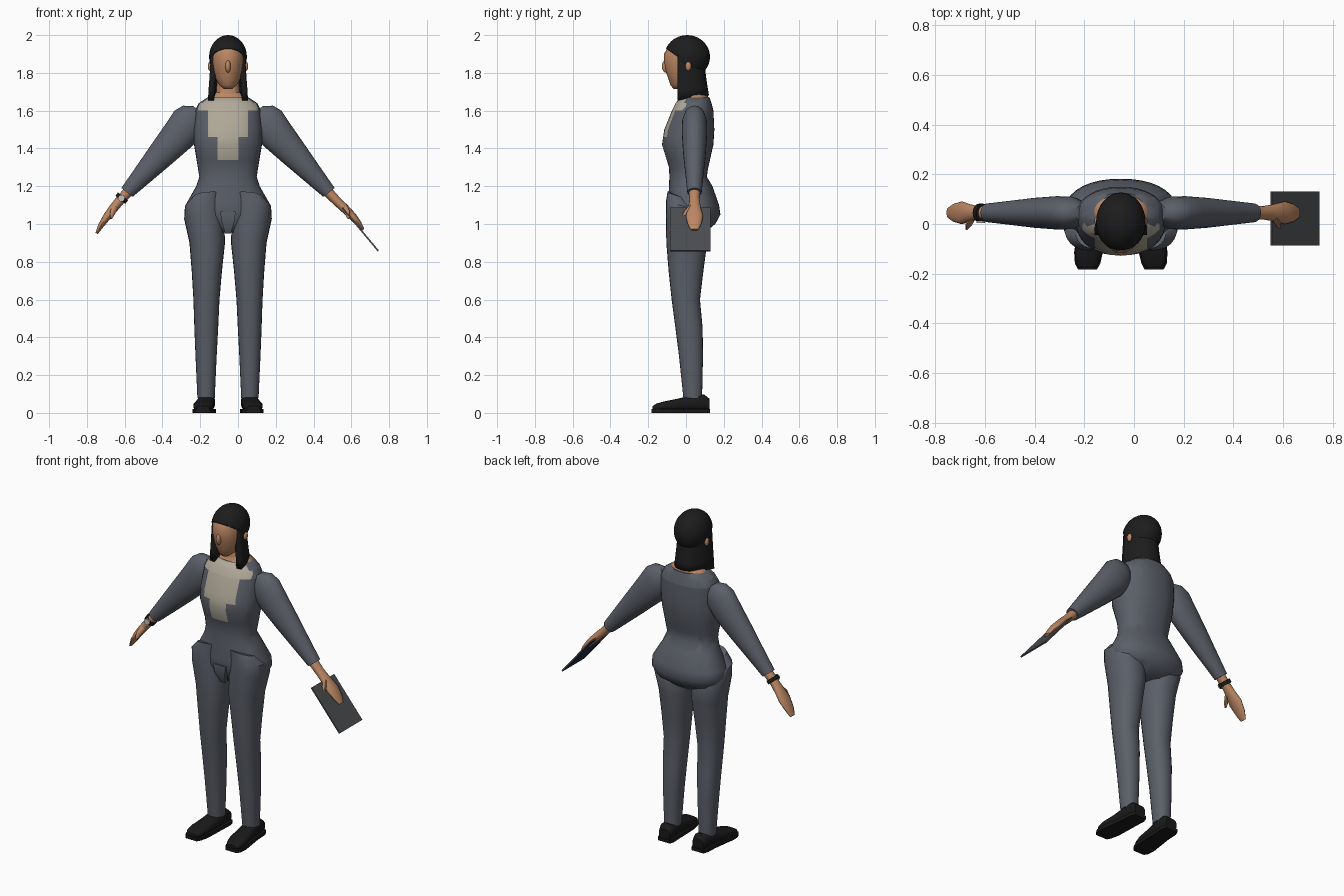
import bpy, bmesh, math
from mathutils import Vector as V

old = bpy.data.objects.get("Cube")
if old:
    bpy.data.objects.remove(old, do_unlink=True)

CX = -0.053  # body centre line


def material(name, r, g, b):
    m = bpy.data.materials.new(name)
    m.use_nodes = True
    m.diffuse_color = (r, g, b, 1)
    bsdf = m.node_tree.nodes["Principled BSDF"]
    bsdf.inputs["Base Color"].default_value = (r, g, b, 1)
    bsdf.inputs["Roughness"].default_value = 0.8
    return m


SUIT = material("slate suit", 0.105, 0.115, 0.14)
SHIRT = material("cream shirt", 0.44, 0.40, 0.32)
SKIN = material("tan skin", 0.50, 0.24, 0.125)
HAIR = material("black hair", 0.012, 0.012, 0.013)
SHOE = material("black leather", 0.01, 0.01, 0.011)
CASE = material("grey case", 0.07, 0.073, 0.08)
SCREEN = material("navy screen", 0.015, 0.025, 0.06)
DIAL = material("pale dial", 0.55, 0.53, 0.5)


def finish(name, bm, *mats, angle=40):
    bmesh.ops.recalc_face_normals(bm, faces=bm.faces)
    mesh = bpy.data.meshes.new(name)
    bm.to_mesh(mesh)
    bm.free()
    ob = bpy.data.objects.new(name, mesh)
    ob.location.x = CX
    bpy.context.collection.objects.link(ob)
    for m in mats:
        mesh.materials.append(m)
    bpy.ops.object.select_all(action="DESELECT")
    ob.select_set(True)
    bpy.context.view_layer.objects.active = ob
    bpy.ops.object.shade_smooth_by_angle(angle=math.radians(angle))
    return ob


def loft(rings, sides=24, p=1.0, phase=0.0):
    """Skin rings of (centre, u, v); p below 1 makes the section squarer."""
    bm = bmesh.new()
    loops = []
    for c, u, v in rings:
        loop = []
        for i in range(sides):
            a = phase + 2 * math.pi * i / sides
            co, si = math.cos(a), math.sin(a)
            loop.append(bm.verts.new(V(c) + V(u) * math.copysign(abs(co) ** p, co)
                                     + V(v) * math.copysign(abs(si) ** p, si)))
        loops.append(loop)
    for a, b in zip(loops, loops[1:]):
        for i in range(sides):
            j = (i + 1) % sides
            bm.faces.new((a[i], a[j], b[j], b[i]))
    bm.faces.new(loops[0])
    bm.faces.new(loops[-1])
    return bm


def upright(rows, cx=0.0, **kw):
    """Rows of (z, half width, front y, back y)."""
    return loft([((cx, (f + b) / 2, z), (w, 0, 0), (0, (b - f) / 2, 0))
                 for z, w, f, b in rows], **kw)


def limb(s, rows, y=0.045, **kw):
    """Rows of (x, z, thickness radius, y radius) along the slanted arm."""
    return loft([((s * x, y, z), (s * 0.78 * r, 0, 0.62 * r), (0, ry, 0))
                 for x, z, r, ry in rows], **kw)


def ball(c, r):
    bm = bmesh.new()
    bmesh.ops.create_uvsphere(bm, u_segments=32, v_segments=20, radius=1)
    for v in bm.verts:
        v.co = V(c) + V(a * b for a, b in zip(v.co, r))
    return bm


def slice_at(bm, co, no):
    bmesh.ops.bisect_plane(bm, geom=bm.verts[:] + bm.edges[:] + bm.faces[:],
                           plane_co=co, plane_no=no)


# Jacket with the stepped shirt panel cut into the front
bm = upright([(1.67, 0.11, -0.03, 0.125), (1.64, 0.155, -0.055, 0.135),
              (1.6, 0.175, -0.075, 0.145), (1.5, 0.182, -0.115, 0.15),
              (1.42, 0.18, -0.127, 0.145), (1.3, 0.16, -0.09, 0.118),
              (1.25, 0.152, -0.088, 0.11), (1.2, 0.168, -0.09, 0.14),
              (1.1, 0.225, -0.095, 0.175), (1.05, 0.228, -0.095, 0.182),
              (1.0, 0.2, -0.075, 0.155), (0.955, 0.1, -0.05, 0.1)],
             sides=36, p=0.9)
STEPS = [(1.6, 0.155), (1.46, 0.105), (1.34, 0.055)]
for z, w in STEPS:
    slice_at(bm, (0, 0, z), (0, 0, 1))
    for s in (-1, 1):
        slice_at(bm, (s * w, 0, 0), (1, 0, 0))
for f in bm.faces:
    c = f.calc_center_median()
    width = next((w for z, w in STEPS if c.z > z), 0)
    if c.y < 0 and abs(c.x) < width and c.z < 1.669:
        f.material_index = 1
finish("jacket", bm, SUIT, SHIRT, angle=60)

# Trouser fly panel
finish("trouser_fly", upright([(1.065, 0.04, -0.102, 0), (1.02, 0.036, -0.104, 0),
                               (0.95, 0.015, -0.07, 0)],
                              sides=4, p=0, phase=math.pi / 4), SUIT)

# Neck and head
finish("neck", upright([(1.66, 0.115, -0.028, 0.122), (1.68, 0.1, -0.015, 0.115),
                        (1.695, 0.064, -0.01, 0.09), (1.77, 0.056, -0.015, 0.075)]), SKIN)
finish("head", upright([(1.715, 0.022, -0.066, -0.02), (1.735, 0.046, -0.082, 0.02),
                        (1.77, 0.066, -0.094, 0.05), (1.81, 0.078, -0.108, 0.08),
                        (1.85, 0.085, -0.115, 0.1), (1.9, 0.085, -0.116, 0.1),
                        (1.95, 0.07, -0.09, 0.085), (1.98, 0.035, -0.04, 0.05)]),
       SKIN, angle=60)
finish("nose", ball((0, -0.105, 1.835), (0.015, 0.023, 0.034)), SKIN)

# Hair cap, opened over the face
bm = ball((0, 0.006, 1.885), (0.1, 0.121, 0.115))
plane, tilt = V((0, -0.107, 1.93)), V((0, 0.7, 1)).normalized()
slice_at(bm, plane, tilt)
slice_at(bm, (0, -0.045, 0), (0, 1, 0))
bmesh.ops.delete(bm, context="FACES", geom=[
    f for f in bm.faces if f.calc_center_median().y < -0.045
    and (f.calc_center_median() - plane).dot(tilt) < 0])
cap = finish("hair_cap", bm, HAIR, angle=60)
cap.modifiers.new("thickness", "SOLIDIFY").thickness = 0.01

# Long hair: a curtain around the back with hanging front strands
bm = bmesh.new()
rows, n = [], 24
for z, w, back, droop in [(1.9, 0.09, 0.09, 0), (1.84, 0.094, 0.1, 0),
                          (1.78, 0.098, 0.106, 0.005), (1.72, 0.103, 0.115, 0.01),
                          (1.68, 0.106, 0.122, 0.025)]:
    row = []
    for i in range(n + 1):
        a = math.pi * i / n
        s = max(math.sin(a), 0)
        row.append(bm.verts.new((w * math.cos(a), -0.045 + (back + 0.045) * s ** 0.8,
                                 z - droop * (1 - s) ** 2)))
    rows.append(row)
for a, b in zip(rows, rows[1:]):
    for i in range(n):
        bm.faces.new((a[i], b[i], b[i + 1], a[i + 1]))
bmesh.ops.recalc_face_normals(bm, faces=bm.faces)
outward = sum(f.normal.dot(f.calc_center_median() - V((0, 0.02, 1.78))) for f in bm.faces)
curtain = finish("long_hair", bm, HAIR, angle=60)
mod = curtain.modifiers.new("thickness", "SOLIDIFY")
mod.thickness, mod.offset = 0.032, -1 if outward > 0 else 1

# Paired parts
for s, side in ((1, "left"), (-1, "right")):
    finish(side + "_ear", ball((s * 0.096, 0.012, 1.835), (0.011, 0.016, 0.024)), SKIN)

    # Trouser leg; the tops slope down toward the back
    bm = loft([((s * x, (f + b) / 2, z), (s * w, 0, -t * 0.3), (0, (b - f) / 2, -t))
               for z, x, w, f, b, t in [
                   (1.15, 0.108, 0.074, -0.098, 0.04, 0.02),
                   (1.1, 0.13, 0.098, -0.106, 0.09, 0.02),
                   (1.03, 0.126, 0.106, -0.107, 0.125, 0.01),
                   (0.9, 0.11, 0.094, -0.104, 0.112, 0),
                   (0.75, 0.112, 0.08, -0.092, 0.092, 0),
                   (0.6, 0.114, 0.069, -0.076, 0.074, 0),
                   (0.45, 0.115, 0.063, -0.056, 0.088, 0),
                   (0.3, 0.116, 0.056, -0.037, 0.09, 0),
                   (0.08, 0.116, 0.046, -0.014, 0.085, 0)]], p=0.9)
    finish(side + "_trouser_leg", bm, SUIT)

    # Shoe upper and flat sole
    shape = [(0.124, 0.113, 0.036, 0.075), (0.095, 0.114, 0.046, 0.098),
             (0.03, 0.117, 0.046, 0.094), (-0.04, 0.123, 0.05, 0.076),
             (-0.11, 0.13, 0.054, 0.062), (-0.155, 0.134, 0.047, 0.05),
             (-0.178, 0.134, 0.034, 0.036)]
    finish(side + "_shoe", loft([((s * x, y, h / 2 + 0.006), (s * w, 0, 0), (0, 0, h / 2 - 0.006))
                                 for y, x, w, h in shape], sides=16, p=0.7), SHOE)
    finish(side + "_sole", loft([((s * x, y * 1.03, 0.01), (s * (w + 0.004), 0, 0), (0, 0, 0.01))
                                 for y, x, w, h in shape],
                                sides=4, p=0, phase=math.pi / 4), SHOE)

    # Sleeve, hand and thumb
    finish(side + "_sleeve", limb(s, [(0.16, 1.605, 0.03, 0.03), (0.18, 1.58, 0.075, 0.052),
                                      (0.21, 1.54, 0.095, 0.066), (0.26, 1.47, 0.092, 0.067),
                                      (0.35, 1.37, 0.075, 0.06), (0.45, 1.26, 0.055, 0.048),
                                      (0.535, 1.167, 0.038, 0.038)]), SUIT)
    k = 0.02 if s > 0 else 0.0
    finish(side + "_hand", limb(s, [(0.52, 1.18, 0.028, 0.03), (0.572, 1.125, 0.025, 0.027),
                                    (0.605 + k / 2, 1.085, 0.024, 0.034),
                                    (0.64 + k, 1.04, 0.021, 0.046),
                                    (0.674 + k, 0.99 + k / 2, 0.015, 0.036),
                                    (0.696 + k, 0.95 + k, 0.007, 0.02)], sides=16), SKIN)
    finish(side + "_thumb", loft([((s * (x + k), y, z), (s * r, 0, r * 0.6), (0, r, -r * 0.5))
                                  for x, y, z, r in [(0.595, 0.03, 1.09, 0.014),
                                                     (0.612, 0.0, 1.06, 0.013),
                                                     (0.62, -0.018, 1.03, 0.006)]],
                                 sides=10), SKIN)

# Wristwatch on the right wrist
finish("watch_band", limb(-1, [(0.556, 1.146, 0.034, 0.037), (0.57, 1.128, 0.034, 0.037)]), SHOE)
finish("watch_dial", loft([((-0.564, y, 1.137), (0.018, 0, 0), (0, 0, 0.018))
                           for y in (0.004, 0.012)], sides=16), DIAL)

# Tablet held against the left palm
bm = loft([((x, 0.022, z), (0.0032, 0, 0.0026), (0, 0.108, 0))
           for x, z in ((0.606, 1.085), (0.796, 0.857))], sides=4, p=0, phase=math.pi / 4)
bmesh.ops.recalc_face_normals(bm, faces=bm.faces)
for f in bm.faces:
    if f.normal.x < -0.7:
        f.material_index = 1
finish("tablet", bm, CASE, SCREEN)
